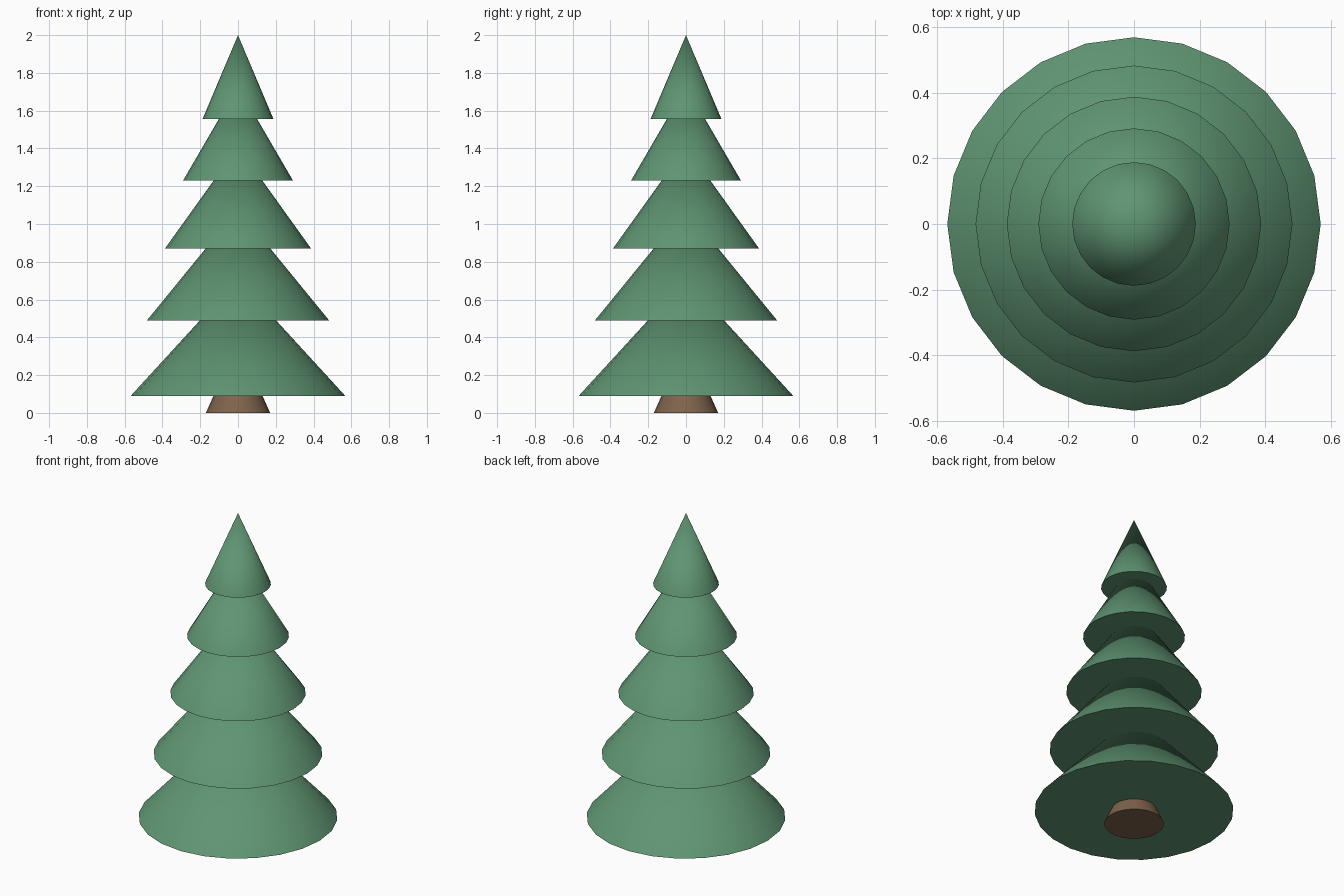
import bpy
import math

if "Cube" in bpy.data.objects:
    bpy.data.objects.remove(bpy.data.objects["Cube"])


def material(name, rgb):
    m = bpy.data.materials.new(name)
    m.diffuse_color = (*rgb, 1)
    m.use_nodes = True
    m.node_tree.nodes["Principled BSDF"].inputs["Base Color"].default_value = m.diffuse_color
    return m


green = material("pine green", (0.115, 0.30, 0.17))
brown = material("bark brown", (0.21, 0.125, 0.07))


def cone(name, r_bottom, r_top, z0, z1, mat):
    """Closed upright cone from z0 to z1, smooth round its side."""
    bpy.ops.mesh.primitive_cone_add(vertices=24, radius1=r_bottom, radius2=r_top,
                                    depth=z1 - z0, location=(0, 0, (z0 + z1) / 2))
    ob = bpy.context.object
    ob.name = name
    ob.data.materials.append(mat)
    bpy.ops.object.shade_smooth_by_angle(angle=math.radians(35))
    return ob


# Trunk, tapering up into the lowest branches
cone("trunk", 0.17, 0.13, 0.0, 0.09, brown)

# Branch tiers: base radius, base height, tip height
tiers = [
    (0.568, 0.09, 0.71),
    (0.482, 0.49, 1.08),
    (0.387, 0.87, 1.41),
    (0.291, 1.23, 1.73),
    (0.188, 1.555, 2.0),
]
for i, (radius, base, tip) in enumerate(tiers, 1):
    cone(f"branch_tier_{i}", radius, 0.0, base, tip, green)
